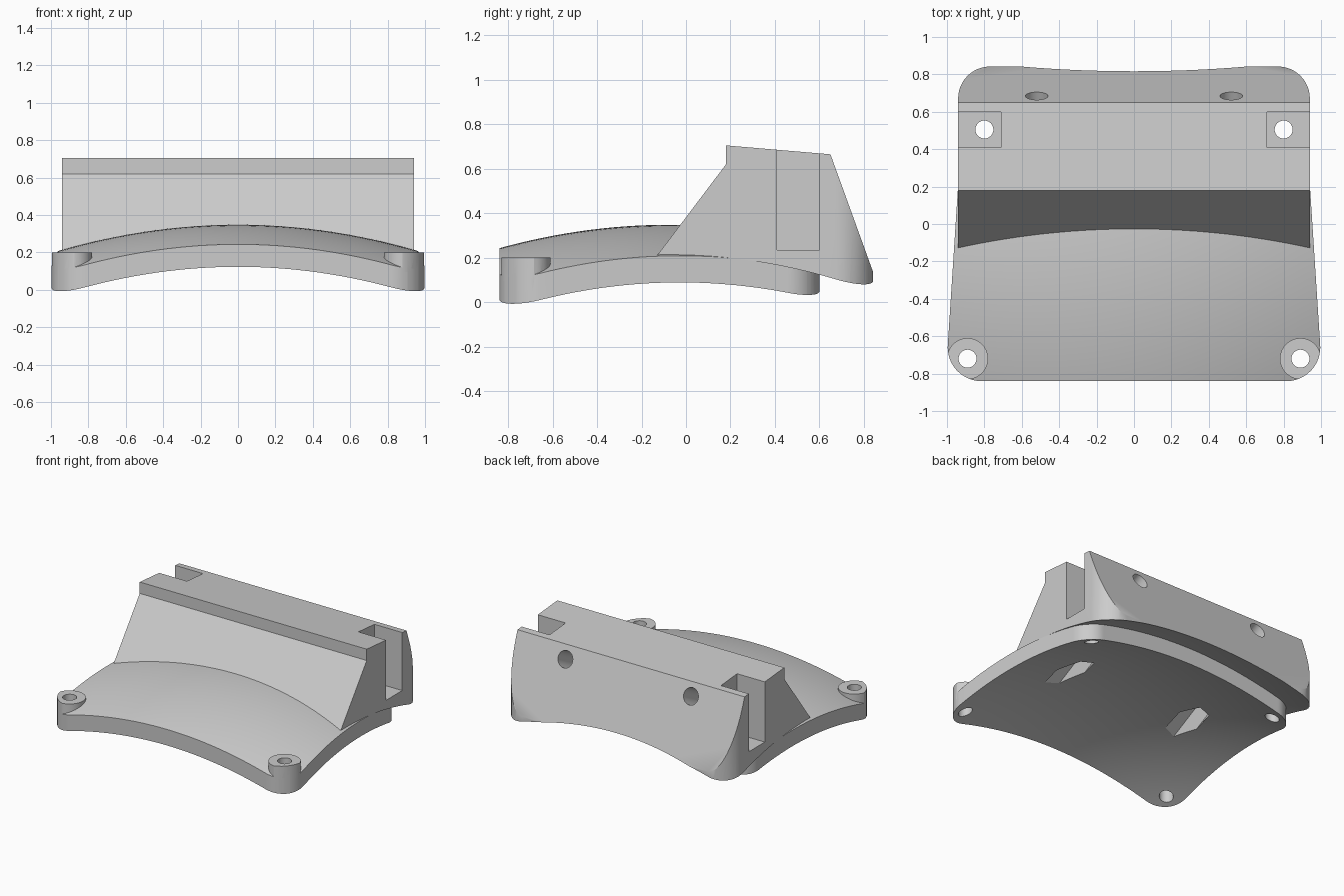
import bpy, bmesh, math
from mathutils import Vector, Matrix

cube = bpy.data.objects.get("Cube")
if cube:
    bpy.data.objects.remove(cube, do_unlink=True)

grey = bpy.data.materials.new("light grey")
grey.use_nodes = True
grey.diffuse_color = (0.604, 0.604, 0.604, 1)
grey.node_tree.nodes["Principled BSDF"].inputs["Base Color"].default_value = (0.604, 0.604, 0.604, 1)

THICK = 0.12
helpers = []


def dome(x, y):
    v = (y + 0.075) ** 2
    return 0.348 - 0.152 * x * x - 0.18 * v - 0.02 * x * x * v


def finish_mesh(name, bm):
    bmesh.ops.recalc_face_normals(bm, faces=bm.faces)
    mesh = bpy.data.meshes.new(name)
    bm.to_mesh(mesh)
    bm.free()
    mesh.materials.append(grey)
    ob = bpy.data.objects.new(name, mesh)
    bpy.context.collection.objects.link(ob)
    return ob


def helper(ob):
    ob.hide_render = True
    helpers.append(ob)
    return ob


def prism(points, offset):
    """Extrude a closed outline of 3D points."""
    bm = bmesh.new()
    face = bm.faces.new([bm.verts.new(p) for p in points])
    ext = bmesh.ops.extrude_face_region(bm, geom=[face])
    moved = [g for g in ext["geom"] if isinstance(g, bmesh.types.BMVert)]
    bmesh.ops.translate(bm, verts=moved, vec=offset)
    return bm


def rounded(corners, steps=14):
    """Convex outline, counterclockwise from above; each corner is (x, y, radius)."""
    out = []
    for i, (x, y, r) in enumerate(corners):
        p = Vector((x, y, 0))
        a = (Vector((*corners[i - 1][:2], 0)) - p).normalized()
        b = (Vector((*corners[(i + 1) % len(corners)][:2], 0)) - p).normalized()
        half = a.angle(b) / 2
        centre = p + (a + b).normalized() * (r / math.sin(half))
        reach = r / math.tan(half)
        s, e = p + a * reach - centre, p + b * reach - centre
        out += [centre + s.lerp(e, k / steps).normalized() * r for k in range(steps + 1)]
    return out


def clip(bm, outline, fill):
    """Trim a mesh to a convex outline seen from above."""
    for i, p in enumerate(outline):
        edge = outline[(i + 1) % len(outline)] - p
        bmesh.ops.bisect_plane(bm, geom=bm.verts[:] + bm.edges[:] + bm.faces[:], dist=1e-5,
                               plane_co=p, plane_no=Vector((edge.y, -edge.x, 0)).normalized(),
                               clear_outer=True)
        if fill:
            bmesh.ops.holes_fill(bm, edges=[e for e in bm.edges if e.is_boundary], sides=0)


def dome_sheet():
    bm = bmesh.new()
    bmesh.ops.create_grid(bm, x_segments=44, y_segments=44, size=1.2)
    return bm


def thicken(bm, lower):
    """Lay a flat sheet on the dome and close it down to a lower height."""
    ext = bmesh.ops.extrude_face_region(bm, geom=bm.faces[:])
    bottom = {g for g in ext["geom"] if isinstance(g, bmesh.types.BMVert)}
    for v in bm.verts:
        top = dome(v.co.x, v.co.y)
        v.co.z = lower(top) if v in bottom else top


def rod(a, b, radius, sides=40):
    a, b = Vector(a), Vector(b)
    axis = b - a
    # a corner of a hexagonal section points up, across the axis
    spin = Matrix.Rotation(math.pi / 2, 4, "Z") if sides == 6 else Matrix()
    turn = Matrix.Rotation(-math.atan2(axis.y, axis.z), 4, "X")
    bm = bmesh.new()
    bmesh.ops.create_cone(bm, cap_ends=True, segments=sides, radius1=radius, radius2=radius,
                          depth=axis.length, matrix=Matrix.Translation((a + b) / 2) @ turn @ spin)
    return bm


def boolean(ob, other, op):
    mod = ob.modifiers.new(op.lower(), "BOOLEAN")
    mod.object, mod.operation, mod.solver = other, op, "EXACT"


def apply(ob):
    graph = bpy.context.evaluated_depsgraph_get()
    mesh = bpy.data.meshes.new_from_object(ob.evaluated_get(graph))
    ob.modifiers.clear()
    ob.data = mesh


# Curved base plate with a tapered, rounded outline
outline = rounded([(-1.008, -0.84, 0.18), (1.008, -0.84, 0.18), (0.915, 0.6, 0.15), (-0.915, 0.6, 0.15)])
sheet = dome_sheet()
clip(sheet, outline, False)
thicken(sheet, lambda top: top - THICK)
plate = finish_mesh("base_plate", sheet)

# Mounting block with sloped front and back and rounded rear corners
profile = [(-0.364, -0.1), (0.18, 0.62), (0.18, 0.705), (0.65, 0.665), (0.927, -0.1)]
body = prism([(-0.94, y, z) for y, z in profile], (1.88, 0, 0))
footprint = rounded([(-0.94, -0.7, 0.17), (0.94, -0.7, 0.17), (0.94, 0.842, 0.17), (-0.94, 0.842, 0.17)])
clip(body, footprint, True)
block = finish_mesh("mounting_block", body)

# The block sits on the dome
filler = dome_sheet()
thicken(filler, lambda top: -1)
boolean(block, helper(finish_mesh("under_dome", filler)), "DIFFERENCE")

# Bosses, notches and holes, left and right
hole_cuts = []
for side, s in (("left", 1), ("right", -1)):
    post = rod((s * 0.89, -0.72, 0.095), (s * 0.89, -0.72, 0.2), 0.11)
    clip(post, outline, True)
    boolean(plate, helper(finish_mesh(side + "_boss", post)), "UNION")

    square = [(s * x, y, 0.235) for x, y in ((0.71, 0.41), (1.1, 0.41), (1.1, 0.6), (0.71, 0.6))]
    notch = helper(finish_mesh(side + "_notch", prism(square, (0, 0, 0.8))))
    boolean(block, notch, "DIFFERENCE")

    for x, y in ((0.89, -0.72), (0.80, 0.505)):
        hole = rod((s * x, y, -0.4), (s * x, y, 0.9), 0.048)
        hole_cuts.append(finish_mesh(side + "_screw_hole", hole))

    # slanted bolt hole from the back, widening to a hexagonal pocket underneath
    entry, leave = Vector((s * 0.52, 0.685, 0.57)), Vector((s * 0.52, -0.04, 0.19))
    run = leave - entry
    hole_cuts.append(finish_mesh(side + "_bolt_hole", rod(entry - run * 0.4, entry + run * 0.8, 0.06)))
    hole_cuts.append(finish_mesh(side + "_nut_pocket", rod(entry + run * 0.6, leave + run * 0.6, 0.1, 6)))

for cut in hole_cuts:
    helper(cut)
    boolean(plate, cut, "DIFFERENCE")
    boolean(block, cut, "DIFFERENCE")

bpy.context.view_layer.update()
for ob in (plate, block):
    apply(ob)
for ob in helpers:
    bpy.data.objects.remove(ob, do_unlink=True)

# Smooth curved faces, keeping the machined edges sharp
bpy.ops.object.select_all(action="DESELECT")
for ob in (plate, block):
    ob.select_set(True)
bpy.context.view_layer.objects.active = plate
bpy.ops.object.shade_smooth_by_angle(angle=math.radians(25))
